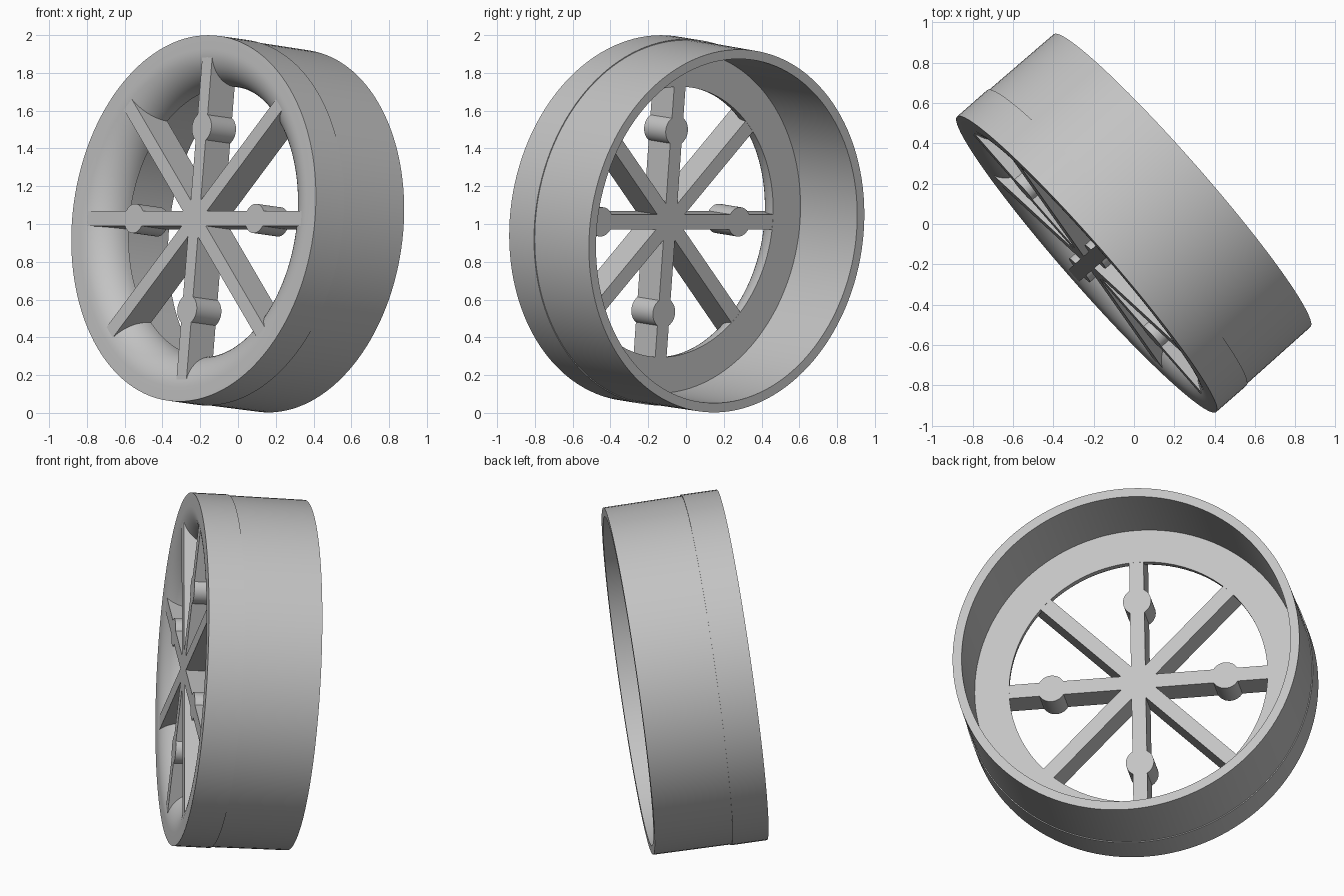
import bpy, bmesh
from math import sin, cos, pi, radians, asin, sqrt
from mathutils import Vector, Matrix

if "Cube" in bpy.data.objects:
    bpy.data.objects.remove(bpy.data.objects["Cube"])

grey = bpy.data.materials.new("plain grey")
grey.use_nodes = True
grey.diffuse_color = (0.55, 0.55, 0.55, 1)
grey.node_tree.nodes["Principled BSDF"].inputs["Base Color"].default_value = (0.55, 0.55, 0.55, 1)

# Tilted frame: local z points out of the front face
FRONT = Vector((-0.235, -0.2, 1.03))
BACK = Vector((0.238, 0.215, 0.963))
DEPTH = (BACK - FRONT).length
out = (FRONT - BACK).normalized()
side = Vector((0, 0, 1)).cross(out).normalized()
up = out.cross(side)
frame = Matrix.Translation(FRONT) @ Matrix((side, up, out)).transposed().to_4x4()

OUTER, HOLE, FLOOR = 0.975, 0.72, 0.18


def add_object(name, bm):
    bmesh.ops.recalc_face_normals(bm, faces=bm.faces)
    bm.transform(frame)
    mesh = bpy.data.meshes.new(name)
    bm.to_mesh(mesh)
    bm.free()
    mesh.materials.append(grey)
    ob = bpy.data.objects.new(name, mesh)
    bpy.context.collection.objects.link(ob)
    bpy.ops.object.select_all(action="DESELECT")
    ob.select_set(True)
    bpy.context.view_layer.objects.active = ob
    bpy.ops.object.shade_smooth_by_angle(angle=radians(30))
    return ob


def lathe(name, profile, steps=128):
    """Closed (radius, depth) profile spun around the local axis."""
    bm = bmesh.new()
    verts = [bm.verts.new((r, 0, -d)) for r, d in profile]
    edges = [bm.edges.new((verts[i - 1], verts[i])) for i in range(len(verts))]
    bmesh.ops.spin(bm, geom=verts + edges, axis=(0, 0, 1), cent=(0, 0, 0),
                   angle=2 * pi, steps=steps, use_merge=True)
    bmesh.ops.remove_doubles(bm, verts=bm.verts, dist=0.0001)
    return add_object(name, bm)


# Ring: rounded inlet lip, inner floor and deep rear sleeve
bend = FLOOR
inlet = [(HOLE + bend * (1 - sin(t)), bend * (1 - cos(t)))
         for t in (pi / 2 * i / 14 for i in range(15))]
sleeve = [(HOLE, FLOOR), (0.912, FLOOR), (0.916, DEPTH), (0.966, DEPTH),
          (0.97, 0.2), (OUTER, 0.2), (OUTER, 0)]
lathe("inlet_ring", inlet + sleeve[1:])

# Spoke outline: eight arms, every other one carrying a round boss
HALF, REACH, BOSS_AT, BOSS_R = 0.04, 0.865, 0.485, 0.078


def spoke_edge(boss):
    """Upper edge of one spoke along +x, from hub to tip."""
    pts = [(HALF / sin(pi / 8) * cos(pi / 8), HALF)]
    if boss:
        a = asin(HALF / BOSS_R)
        n = 16
        for i in range(n + 1):
            t = pi - a - (pi - 2 * a) * i / n
            pts.append((BOSS_AT + BOSS_R * cos(t), BOSS_R * sin(t)))
    return pts + [(REACH, HALF)]


outline = []
for k in range(8):
    turn = Matrix.Rotation(k * pi / 4, 2)
    edge = spoke_edge(k % 2 == 0)
    lower = [(x, -y) for x, y in edge]
    # the hub notch is shared with the neighbouring spoke
    for p in lower[1:] + edge[::-1]:
        outline.append(turn @ Vector(p))

bm = bmesh.new()
front_gap, back_gap = 0.005, 0.001
face = bm.faces.new([bm.verts.new((p.x, p.y, -front_gap)) for p in outline])
thick = FLOOR - front_gap - back_gap
extruded = bmesh.ops.extrude_face_region(bm, geom=[face], use_keep_orig=True)
bmesh.ops.translate(bm, vec=(0, 0, -thick),
                    verts=[v for v in extruded["geom"] if isinstance(v, bmesh.types.BMVert)])
add_object("spoke_grille", bm)
